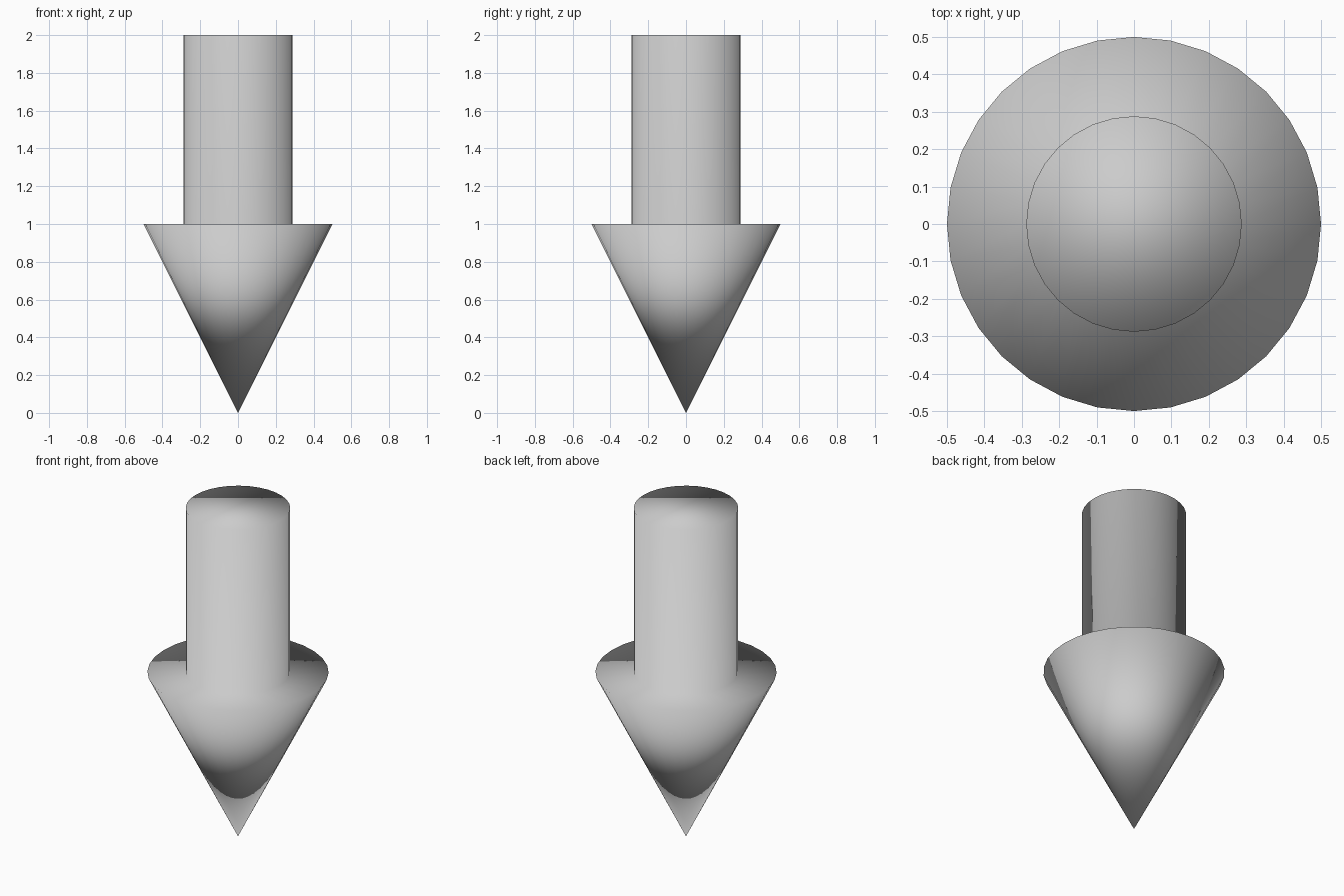
import bpy, bmesh

if "Cube" in bpy.data.objects:
    bpy.data.objects.remove(bpy.data.objects["Cube"])

# Start from a 32-sided cone pointing down: tip at z = 0, rim at z = 1
bm = bmesh.new()
bmesh.ops.create_cone(bm, cap_ends=True, cap_tris=False, segments=32,
                      radius1=0.5, radius2=0.0, depth=1.0)
for v in bm.verts:
    v.co.z = 0.5 - v.co.z
bmesh.ops.remove_doubles(bm, verts=bm.verts, dist=1e-5)
bmesh.ops.recalc_face_normals(bm, faces=bm.faces)

# Inset the flat top to the shaft radius and extrude it into the shaft
cap = max(bm.faces, key=lambda f: len(f.verts))
cap = bmesh.ops.extrude_discrete_faces(bm, faces=[cap])["faces"][0]
for v in cap.verts:
    v.co.x *= 0.288 / 0.5
    v.co.y *= 0.288 / 0.5
cap = bmesh.ops.extrude_discrete_faces(bm, faces=[cap])["faces"][0]
for v in cap.verts:
    v.co.z += 1.0
bmesh.ops.recalc_face_normals(bm, faces=bm.faces)

# Fully smooth shading, shared across the rims
for f in bm.faces:
    f.smooth = True

mesh = bpy.data.meshes.new("down_arrow")
bm.to_mesh(mesh)
bm.free()
arrow = bpy.data.objects.new("down_arrow", mesh)
bpy.context.collection.objects.link(arrow)
